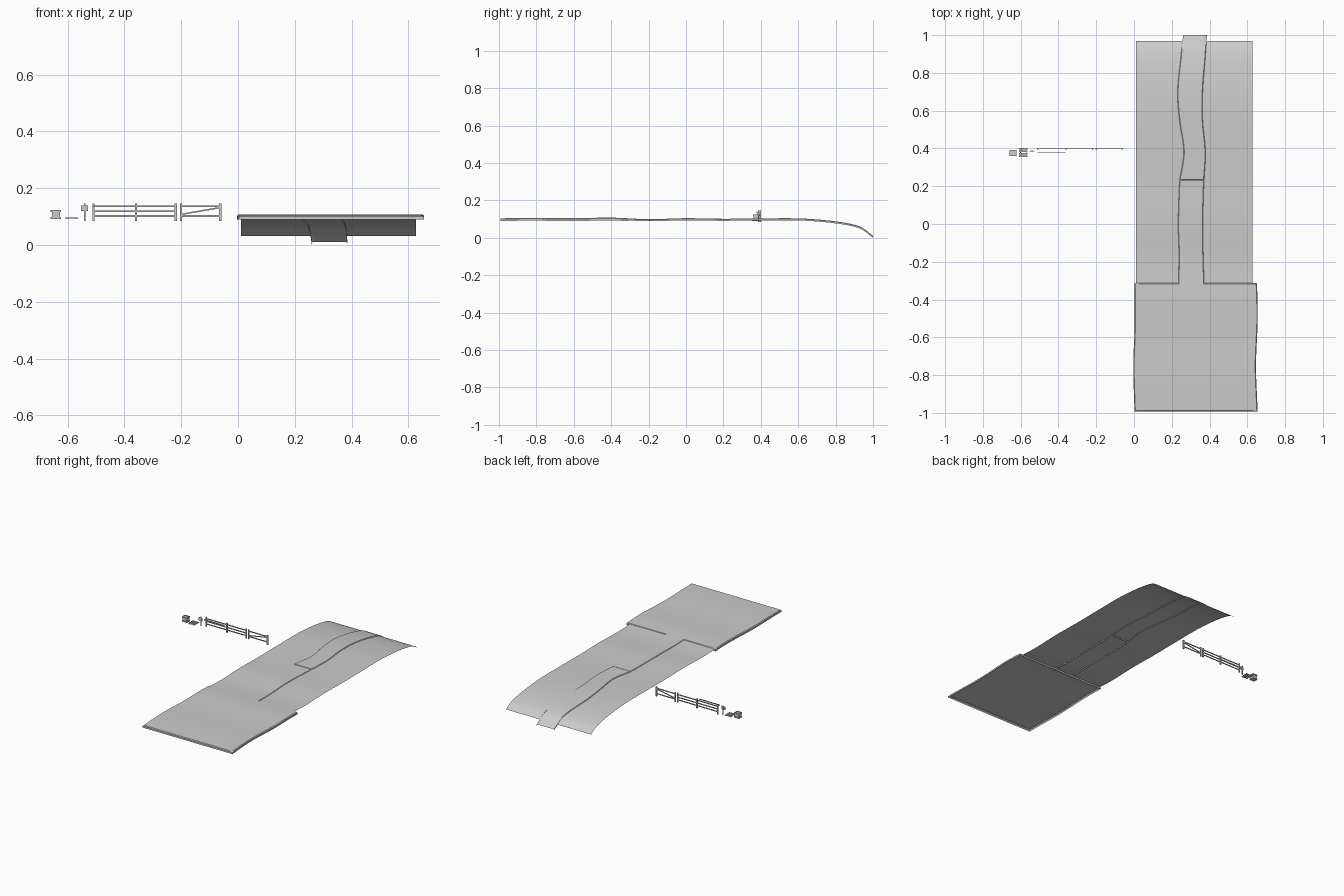
import bpy, bmesh, math
from mathutils import Vector, Matrix

if "Cube" in bpy.data.objects:
    bpy.data.objects.remove(bpy.data.objects["Cube"])


def curve(points, t):
    """Smooth Hermite interpolation through (position, value) pairs."""
    def slope(i):
        a, b = points[max(i - 1, 0)], points[min(i + 1, len(points) - 1)]
        return (b[1] - a[1]) / (b[0] - a[0])
    t = min(max(t, points[0][0]), points[-1][0])
    i = 0
    while i < len(points) - 2 and t > points[i + 1][0]:
        i += 1
    (x0, v0), (x1, v1) = points[i], points[i + 1]
    h = x1 - x0
    u = (t - x0) / h
    return ((2*u**3 - 3*u*u + 1) * v0 + (u**3 - 2*u*u + u) * h * slope(i)
            + (3*u*u - 2*u**3) * v1 + (u**3 - u*u) * h * slope(i + 1))


# Terrain profile along y
PROFILE = [(-1, .101), (-.85, .104), (-.6, .102), (-.4, .105), (-.2, .097),
           (0, .102), (.2, .099), (.4, .1), (.6, .1), (.75, .09), (.87, .073),
           (.94, .052), (1, .006)]


def finish(bm, name, smooth=False):
    me = bpy.data.meshes.new(name)
    bm.to_mesh(me)
    bm.free()
    ob = bpy.data.objects.new(name, me)
    bpy.context.collection.objects.link(ob)
    if smooth:
        bpy.context.view_layer.objects.active = ob
        ob.select_set(True)
        bpy.ops.object.shade_smooth_by_angle(angle=math.radians(40))
        ob.select_set(False)
    return ob


def sheet(name, y0, y1, left, right, lift=0, lip=0, ends=(False, False), rows=40, cols=8):
    """Ground-hugging surface, with optional rounded, turned-down lips."""
    lips = [(0, lip), (0, lip * .3), (lip * .3, 0)] if lip else [(0, 0)]
    ys = []
    if ends[0]:
        ys += [(y0 + d, s) for d, s in lips[:-1]]
    n0 = y0 + (lips[-1][0] if ends[0] else 0)
    n1 = y1 - (lips[-1][0] if ends[1] else 0)
    ys += [(n0 + (n1 - n0) * i / rows, 0) for i in range(rows + 1)]
    if ends[1]:
        ys += [(y1 - d, s) for d, s in reversed(lips[:-1])]
    bm = bmesh.new()
    grid = []
    for y, drop in ys:
        a, b = curve(left, y), curve(right, y)
        ia, ib = a + lips[-1][0], b - lips[-1][0]
        xs = [(a + d, s) for d, s in lips[:-1]]
        xs += [(ia + (ib - ia) * i / cols, 0) for i in range(cols + 1)]
        xs += [(b - d, s) for d, s in reversed(lips[:-1])]
        z = curve(PROFILE, y) + lift
        grid.append([bm.verts.new((x, y, max(0, z - max(s, drop)))) for x, s in xs])
    for r0, r1 in zip(grid, grid[1:]):
        for i in range(len(r0) - 1):
            bm.faces.new((r0[i], r0[i + 1], r1[i + 1], r1[i]))
    return finish(bm, name, True)


# Grass strip, curving down at the back
sheet("ground", -.32, .97, [(-1, .01), (1, .01)], [(-1, .628), (1, .628)])

# Wide square pad at the front
sheet("front_pad", -.993, -.312,
      [(-1, .003), (-.75, -.004), (-.55, .003), (-.3, .003)],
      [(-1, .655), (-.75, .646), (-.5, .655), (-.3, .651)],
      lift=.003, lip=.015, ends=(True, True), rows=24)

# Winding path in two lengths
sheet("path_back", .232, 1,
      [(.23, .24), (.38, .263), (.55, .24), (.7, .23), (.88, .247), (1, .26)],
      [(.23, .371), (.38, .379), (.55, .364), (.7, .364), (.88, .378), (1, .386)],
      lift=.004, lip=.011, ends=(True, False))
sheet("path_front", -.32, .234,
      [(-.32, .235), (-.15, .237), (0, .233), (.234, .24)],
      [(-.32, .372), (-.15, .367), (0, .365), (.234, .371)],
      lift=.003, lip=.011, ends=(True, True))


def box(bm, x, y, z):
    """Add a box given by three (min, max) ranges."""
    ctr = [(r[0] + r[1]) / 2 for r in (x, y, z)]
    size = [r[1] - r[0] for r in (x, y, z)]
    bmesh.ops.create_cube(bm, size=1, matrix=Matrix.Translation(ctr) @ Matrix.Diagonal((*size, 1)))


def beam(bm, p, q, width, depth):
    """Add a bar between two (x, z) points on the fence line."""
    p, q = Vector((p[0], .398, p[1])), Vector((q[0], .398, q[1]))
    d = q - p
    mat = (Matrix.Translation((p + q) / 2) @ Matrix.Rotation(-math.atan2(d.z, d.x), 4, 'Y')
           @ Matrix.Diagonal((d.length, depth, width, 1)))
    bmesh.ops.create_cube(bm, size=1, matrix=mat)


# Fence posts
bm = bmesh.new()
for x in (-.509, -.359, -.219):
    box(bm, (x - .004, x + .004), (.394, .402), (.085, .147))
finish(bm, "fence_posts")

# Fence rails, two panels
bm = bmesh.new()
for a, b in ((-.511, -.36), (-.36, -.217)):
    for z in (.137, .119, .102):
        beam(bm, (a, z), (b, z), .006, .004)
finish(bm, "fence_rails")

# Gate with diagonal brace
bm = bmesh.new()
for x in (-.201, -.063):
    box(bm, (x - .004, x + .004), (.394, .402), (.085, .147))
for z in (.137, .102):
    beam(bm, (-.201, z), (-.058, z), .006, .004)
beam(bm, (-.2, .108), (-.062, .132), .005, .004)
finish(bm, "gate")

# Spare rail lying just in front of the fence
bm = bmesh.new()
box(bm, (-.511, -.362), (.376, .379), (.134, .14))
finish(bm, "loose_rail")

# Signpost
bm = bmesh.new()
box(bm, (-.543, -.538), (.386, .391), (.085, .146))
box(bm, (-.554, -.528), (.383, .386), (.119, .14))
finish(bm, "signpost")

# Slatted pallet
bm = bmesh.new()
for i in range(4):
    y = .354 + i * .0135
    box(bm, (-.61, -.563), (y, y + .008), (.094, .097))
for x in (-.604, -.573):
    box(bm, (x, x + .005), (.354, .402), (.091, .094))
finish(bm, "pallet")

# Small crate with framed rim and base
bm = bmesh.new()
box(bm, (-.656, -.627), (.362, .39), (.093, .12))
for z in (.092, .117):
    for y in (.359, .389):
        box(bm, (-.66, -.623), (y, y + .004), (z, z + .007))
    for x in (-.66, -.627):
        box(bm, (x, x + .004), (.359, .393), (z, z + .007))
finish(bm, "crate")
